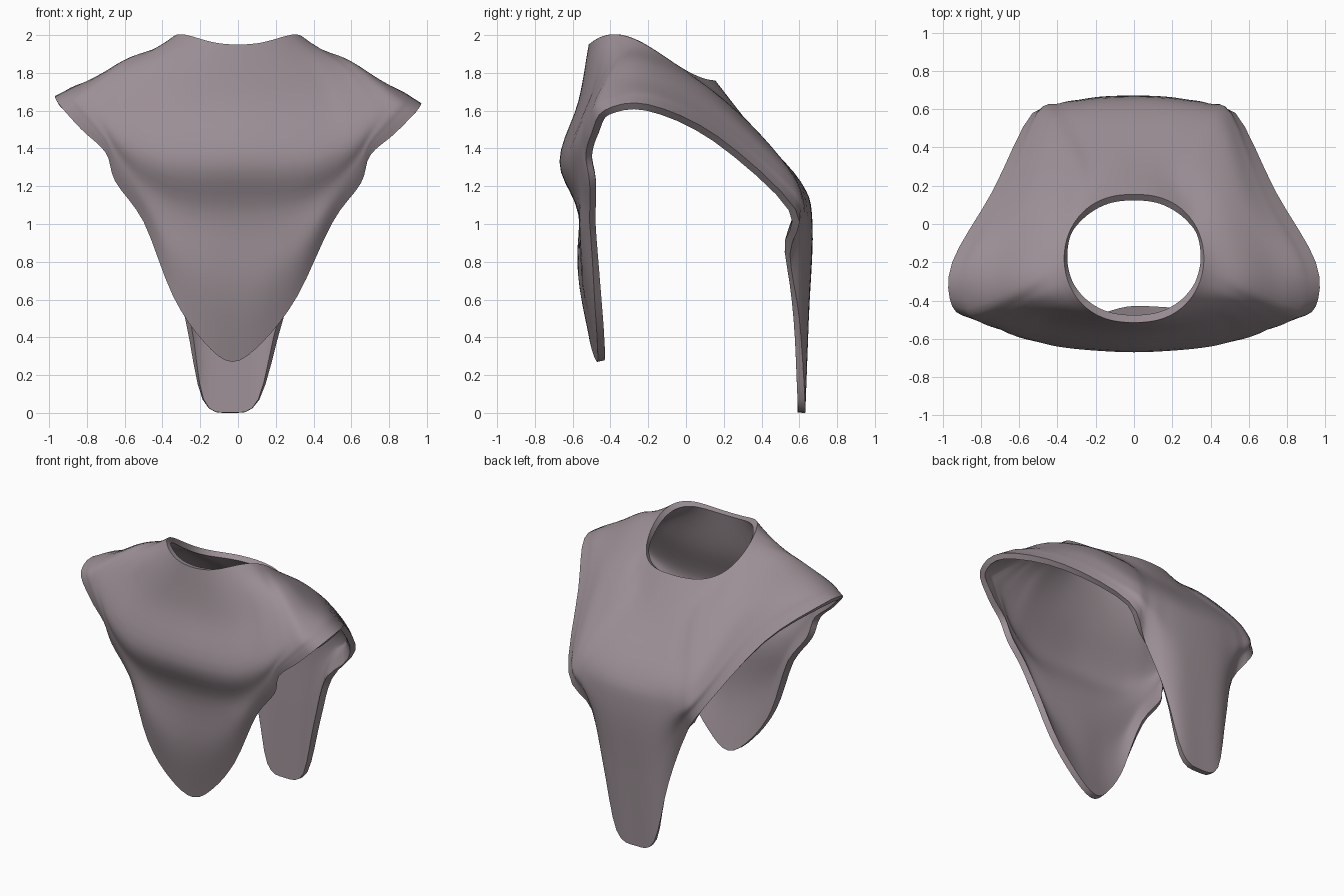
import bpy
import bmesh
from math import sin, cos, pi
from mathutils import Vector

cube = bpy.data.objects.get("Cube")
if cube:
    bpy.data.objects.remove(cube)

RIBS = 15      # guide ribs on one half, front centre to back centre
AROUND = 4     # samples between neighbouring ribs
DOWN = 5       # samples between neighbouring loops


def neck_loop():
    """Oval neck opening that slopes down to the back."""
    loop = []
    for i in range(RIBS):
        a = pi * i / (RIBS - 1)
        y = -0.18 - 0.335 * cos(a)
        t = (y + 0.515) / 0.67
        z = 1.95 + 0.57 * t - 1.68 * t ** 2 + 0.92 * t ** 3
        loop.append(Vector((0.365 * max(0, sin(a)) ** 0.85, y, z)))
    return loop


def guide(points):
    return [Vector(p) for p in points]


# Guide loops over the left half, from the upper chest down to the hem
shoulder = guide([
    (0, -.57, 1.65), (.2, -.56, 1.65), (.35, -.53, 1.68), (.45, -.49, 1.73),
    (.5, -.46, 1.78), (.53, -.42, 1.83), (.55, -.38, 1.86), (.57, -.31, 1.88),
    (.55, -.17, 1.85), (.44, .1, 1.73), (.32, .3, 1.57), (.23, .32, 1.54),
    (.15, .34, 1.52), (.08, .36, 1.5), (0, .36, 1.5)])
fold = guide([
    (0, -.67, 1.33), (.22, -.66, 1.33), (.4, -.64, 1.35), (.52, -.61, 1.41),
    (.61, -.58, 1.48), (.67, -.54, 1.57), (.72, -.48, 1.68), (.75, -.4, 1.76),
    (.73, -.2, 1.76), (.56, .14, 1.65), (.45, .49, 1.35), (.35, .57, 1.26),
    (.24, .6, 1.23), (.13, .61, 1.22), (0, .61, 1.22)])
under_fold = guide([
    (0, -.57, 1.05), (.2, -.57, 1.06), (.36, -.57, 1.11), (.5, -.57, 1.21),
    (.63, -.56, 1.35), (.7, -.55, 1.47), (.79, -.51, 1.59), (.86, -.44, 1.68),
    (.85, -.2, 1.71), (.65, .16, 1.56), (.5, .57, 1.2), (.39, .63, 1.08),
    (.28, .65, 1.02), (.16, .665, 1), (0, .67, 1)])
hem = guide([
    (0, -.47, .27), (.16, -.49, .38), (.33, -.51, .62), (.5, -.51, 1.01),
    (.65, -.51, 1.22), (.7, -.53, 1.37), (.83, -.5, 1.49), (.95, -.43, 1.62),
    (.95, -.2, 1.65), (.74, .17, 1.47), (.53, .58, 1.08), (.37, .55, .84),
    (.26, .6, .5), (.15, .63, .07), (0, .63, 0)])

# The hanging front panel bows outward a little between fold and hem
drape = []
for a, b in zip(under_fold, hem):
    reach = min(1, (a.z - b.z) * 1.5)
    mid = (a + b) / 2
    drape.append(mid + Vector((0, -0.03 * reach if mid.y < 0 else 0, 0)))


def catmull(a, b, c, d, t):
    return 0.5 * (2 * b + (c - a) * t + (2 * a - 5 * b + 4 * c - d) * t ** 2
                  + (3 * b - a - 3 * c + d) * t ** 3)


def closed_loop(half):
    """Mirror a half loop and sample it as a smooth closed curve."""
    left = [Vector((-p.x, p.y, p.z)) for p in half[-2:0:-1]]
    ring = half + left
    n = len(ring)
    return [catmull(ring[i - 1], ring[i], ring[(i + 1) % n], ring[(i + 2) % n], s / AROUND)
            for i in range(n) for s in range(AROUND)]


def open_curve(pts):
    """Sample one rib smoothly from neck to hem."""
    ext = [2 * pts[0] - pts[1]] + pts + [2 * pts[-1] - pts[-2]]
    out = [catmull(*ext[k:k + 4], s / DOWN)
           for k in range(len(pts) - 1) for s in range(DOWN)]
    return out + [pts[-1]]


def settle(p):
    """Slight uneven hang of the cloth: lean, front panel twist, low left arm."""
    low = max(0, 1 - p.z)
    twist = 0.2 * p.x * low if p.y < 0 else 0
    return Vector((p.x - 0.04 * low, p.y + twist, max(0, p.z - 0.02 * p.x ** 3)))


loops = [closed_loop(h) for h in (neck_loop(), shoulder, fold, under_fold, drape, hem)]
ribs = [open_curve(list(r)) for r in zip(*loops)]

# Cloth sheet
bm = bmesh.new()
grid = [[bm.verts.new(settle(p)) for p in rib] for rib in ribs]
for i, rib in enumerate(grid):
    after = grid[(i + 1) % len(grid)]
    for j in range(len(rib) - 1):
        bm.faces.new((rib[j], rib[j + 1], after[j + 1], after[j]))
mesh = bpy.data.meshes.new("poncho")
bm.to_mesh(mesh)
bm.free()
poncho = bpy.data.objects.new("poncho", mesh)
bpy.context.collection.objects.link(poncho)

# Cloth colour
cloth = bpy.data.materials.new("mauve grey cloth")
cloth.use_nodes = True
colour = (0.33, 0.275, 0.3, 1)
cloth.diffuse_color = colour
cloth.node_tree.nodes["Principled BSDF"].inputs["Base Color"].default_value = colour
mesh.materials.append(cloth)

# Cloth thickness
solid = poncho.modifiers.new("thickness", 'SOLIDIFY')
solid.thickness = 0.04
solid.offset = -1

bpy.context.view_layer.objects.active = poncho
poncho.select_set(True)
bpy.ops.object.modifier_apply(modifier=solid.name)
bpy.ops.object.shade_smooth_by_angle(angle=0.9)
